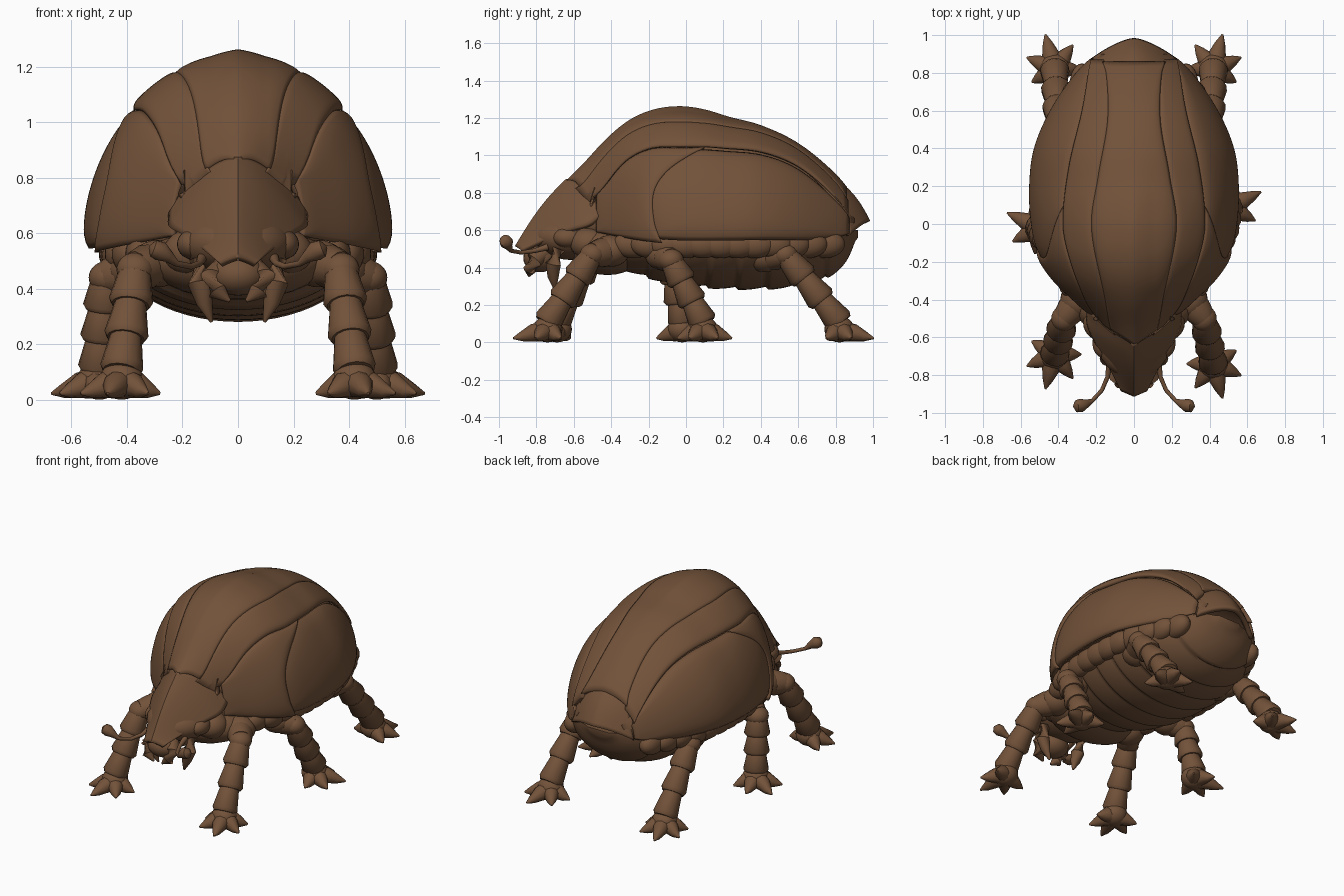
import bpy, bmesh, math
from mathutils import Vector

if "Cube" in bpy.data.objects:
    bpy.data.objects.remove(bpy.data.objects["Cube"])

brown = bpy.data.materials.new("shell_brown")
colour = (0.17, 0.085, 0.042, 1)
brown.use_nodes = True
brown.diffuse_color = colour
brown.node_tree.nodes["Principled BSDF"].inputs["Base Color"].default_value = colour


def curve(*points):
    """Smooth function through (position, value) points."""
    def slope(i):
        a, b = points[max(i - 1, 0)], points[min(i + 1, len(points) - 1)]
        return (b[1] - a[1]) / (b[0] - a[0])

    def value(p):
        p = min(max(p, points[0][0]), points[-1][0])
        i = 0
        while i < len(points) - 2 and p > points[i + 1][0]:
            i += 1
        (pa, va), (pb, vb) = points[i], points[i + 1]
        w = pb - pa
        t = (p - pa) / w
        ease = t * t * (3 - 2 * t)
        return (va + (vb - va) * ease + slope(i) * w * t * (1 - t) ** 2
                - slope(i + 1) * w * t * t * (1 - t))
    return value


def lerp(a, b, t):
    return a + (b - a) * t


def finish(name, bm, angle=40):
    bmesh.ops.recalc_face_normals(bm, faces=bm.faces)
    mesh = bpy.data.meshes.new(name)
    bm.to_mesh(mesh)
    bm.free()
    obj = bpy.data.objects.new(name, mesh)
    bpy.context.collection.objects.link(obj)
    mesh.materials.append(brown)
    bpy.ops.object.select_all(action='DESELECT')
    obj.select_set(True)
    bpy.context.view_layer.objects.active = obj
    bpy.ops.object.shade_smooth_by_angle(angle=math.radians(angle))
    return obj


def mirror(obj):
    obj.modifiers.new("mirror", 'MIRROR')


def sheet(name, place, rows, cols, thickness):
    """Grid of place(s, t) points, thickened inwards."""
    bm = bmesh.new()
    grid = [[bm.verts.new(place(i / rows, j / cols)) for j in range(cols + 1)]
            for i in range(rows + 1)]
    for a, b in zip(grid, grid[1:]):
        for j in range(cols):
            bm.faces.new((a[j], a[j + 1], b[j + 1], b[j]))
    obj = finish(name, bm)
    # face outwards before thickening
    if sum(p.normal.z * p.area for p in obj.data.polygons) < 0:
        obj.data.flip_normals()
    solid = obj.modifiers.new("thickness", 'SOLIDIFY')
    solid.thickness = thickness
    solid.offset = -1
    return obj


def tube(name, points, radii, sides=14):
    """Round tube along points with one radius per point."""
    bm = bmesh.new()
    pts = [Vector(p) for p in points]
    rings = []
    for i, p in enumerate(pts):
        d = (pts[min(i + 1, len(pts) - 1)] - pts[max(i - 1, 0)]).normalized()
        side = d.cross(Vector((0.13, 0.31, 0.94))).normalized()
        up = side.cross(d)
        angles = [math.tau * k / sides for k in range(sides)]
        rings.append([bm.verts.new(p + radii[i] * (side * math.cos(a) + up * math.sin(a)))
                      for a in angles])
    for a, b in zip(rings, rings[1:]):
        for k in range(sides):
            bm.faces.new((a[k], a[k - 1], b[k - 1], b[k]))
    bm.faces.new(rings[0])
    bm.faces.new(rings[-1])
    return finish(name, bm, 50)


def ball(name, centre, size):
    bm = bmesh.new()
    bmesh.ops.create_uvsphere(bm, u_segments=24, v_segments=14, radius=1)
    for v in bm.verts:
        v.co = Vector(c + s * x for c, s, x in zip(centre, size, v.co))
    return finish(name, bm, 60)


# Overall shell form: half width, rim height and ridge height along the length
width = curve((-.66, .1), (-.55, .165), (-.45, .255), (-.3, .41), (-.17, .495), (0, .535),
              (.2, .545), (.4, .52), (.6, .435), (.8, .3), (.9, .21), (.98, .06))
rim = curve((-.66, .64), (-.45, .61), (-.17, .575), (0, .565), (.4, .565), (.8, .57), (.98, .63))
ridge = curve((-.66, .82), (-.55, .92), (-.42, 1.055), (-.3, 1.15), (-.17, 1.204), (-.03, 1.22),
              (.1, 1.205), (.22, 1.175), (.4, 1.13), (.6, 1.035), (.8, .875), (.9, .76), (.98, .65))


def shell_point(y, u, lift):
    """u runs from 0 at the ridge to 1 (or -1) at the rim."""
    a = u * math.pi / 2
    w, h = width(y) + lift, ridge(y) - rim(y) + lift
    return Vector((w * math.sin(a), y, rim(y) + h * math.cos(a)))


def across(x_curve):
    """Turn a seam drawn from above into the u coordinate."""
    return lambda y: math.asin(min(x_curve(y) / width(y), 1)) * 2 / math.pi


def plate(name, front, back, inner, outer, lift, swell=.018, rows=48, cols=24):
    def place(s, t):
        y = lerp(front(t), back(t), s)
        u = lerp(inner(y), outer(y), t)
        edge = max(abs(2 * s - 1), abs(2 * t - 1))
        return shell_point(y, u, lift + swell * (1 - edge ** 8))
    return sheet(name, place, rows, cols, .03)


def fixed(v):
    return lambda _: v


# Seams between the wing plates
centre_seam = across(curve((-.66, .06), (-.56, .11), (-.4, .145), (-.02, .22), (.25, .185),
                           (.55, .135), (.8, .14), (.87, .16)))
side_seam = across(curve((-.5, .19), (-.4, .25), (-.2, .33), (0, .37), (.3, .34), (.6, .27),
                         (.87, .22)))

plate("inner_body", lambda t: lerp(-.62, -.47, abs(2 * t - 1)), fixed(.9), fixed(-1), fixed(1),
      -.03, 0)
ridge_strip = plate("ridge_plate", lambda t: lerp(-.65, -.57, abs(2 * t - 1)), fixed(.86),
                    lambda y: -centre_seam(y), centre_seam, .018, .01, 60, 24)
mirror(plate("middle_wing_plate", lambda t: lerp(-.59, -.49, t), fixed(.87),
             lambda y: centre_seam(y) * .95, side_seam, .01, .016))
rear_edge = curve((0, .1), (.25, -.08), (.5, -.17), (.8, -.17), (1, -.13))
mirror(plate("side_wing_plate", lambda t: rear_edge(t) - .05, fixed(.875), side_seam,
             fixed(1.02), -.008, .022))
mirror(plate("shoulder_plate", fixed(-.48), rear_edge, side_seam, fixed(1.04), .008, .014))
# Raised keel along the ridge
keel = curve((-.66, .01), (-.2, .014), (.05, .014), (.3, .004), (.98, .004))
for v in ridge_strip.data.vertices:
    v.co.z += keel(v.co.y) * max(0, 1 - abs(v.co.x) / .1)


# Tail plate flaring past the wings to a blunt point
def tail_place(s, t):
    q = 2 * t - 1
    bulge = .014 * math.sin(math.pi * s)
    y = lerp(.8, .985 - .11 * abs(q) ** 1.5, s) + bulge
    z = lerp(.88 - .06 * q * q, .65 - .075 * q * q, s) + bulge
    return (lerp(.13, .23, s) * q, y, z)


sheet("tail_plate", tail_place, 14, 24, .03)

# Head shield with a central crease
shield_width = curve((0, .25), (.2, .25), (.45, .2), (.75, .125), (1, .07))
shield_edge = curve((0, .69), (.15, .635), (.45, .595), (.75, .54), (1, .495))


def shield_place(s, t):
    q = 2 * t - 1
    y = lerp(-.64, -.915, s) + abs(q) * lerp(.19, .03, s)
    top = lerp(.875, .515, s) + .03 * math.sin(math.pi * s)
    return (shield_width(s) * q, y, lerp(top, shield_edge(s), abs(q) ** lerp(1.85, 1.4, s)))


sheet("head_shield", shield_place, 24, 32, .025)
ball("neck", (0, -.48, .66), (.23, .15, .17))

# Segmented belly
belly_low = curve((-.52, .45), (-.2, .34), (0, .3), (.3, .28), (.6, .295), (.75, .34), (.86, .43),
                  (.92, .56))
belly_wide = curve((-.52, .24), (-.2, .42), (0, .47), (.4, .47), (.7, .37), (.86, .22), (.92, .08))
bm = bmesh.new()
rings = []
for i in range(91):
    f = i / 90
    y0 = lerp(-.52, .92, f)
    step = .02 * ((f * 9) % 1) ** 2
    ring = []
    for k in range(33):
        a = math.pi * k / 32
        y = y0 + .05 * math.cos(a) ** 2 * (1 - f)
        depth = .6 - belly_low(y0) - step
        ring.append(bm.verts.new(((belly_wide(y0) - step) * math.cos(a), y, .6 - depth * math.sin(a))))
    rings.append(ring)
for a, b in zip(rings, rings[1:]):
    for k in range(33):
        bm.faces.new((a[k], a[k - 1], b[k - 1], b[k]))
bm.faces.new(rings[0])
bm.faces.new(rings[-1])
finish("belly", bm, 60)

# Soft side folds under the shell rim
for i in range(12):
    y = lerp(-.28, .74, i / 11)
    mirror(ball("side_fold", (width(y) * .8, y, .525), (.065, .11, .075)))

# Head, eyes and mouth parts
ball("head", (0, -.6, .56), (.2, .22, .12))
ball("chest", (0, -.42, .5), (.32, .2, .14))
ball("mouth", (0, -.78, .45), (.1, .09, .075))
mirror(ball("eye", (.16, -.63, .56), (.06, .08, .055)))
mirror(ball("cheek", (.17, -.52, .53), (.1, .1, .085)))
mirror(tube("jaw", [(.05, -.76, .48), (.09, -.81, .44), (.075, -.835, .39), (.03, -.84, .355)],
            [.04, .045, .035, .006]))
mirror(tube("fang", [(.14, -.68, .5), (.14, -.71, .42), (.12, -.71, .35), (.095, -.7, .28)],
            [.035, .042, .03, .006]))
mirror(tube("feeler", [(.13, -.74, .51), (.14, -.81, .49), (.17, -.88, .48), (.22, -.935, .49),
                       (.25, -.95, .515), (.28, -.96, .535), (.305, -.965, .545), (.32, -.965, .55)],
            [.018, .012, .011, .011, .022, .036, .032, .006]))


# Legs: upper joint, three overlapping shin cuffs, and a clawed foot
def leg(name, hip, knee, ankle, heading, s):
    hip, knee, ankle = [Vector((p[0] * s, p[1], p[2])) for p in (hip, knee, ankle)]
    ball(name + "_hip", hip, (.1, .1, .085))
    tube(name + "_thigh", [hip, hip.lerp(knee, .5), knee], [.07, .08, .065])
    ball(name + "_knee", knee, (.068, .068, .06))
    for i, big in enumerate((.08, .08, .078)):
        a, b = [knee.lerp(ankle, (i + e) / 3) for e in (-.15, 1.08)]
        tube(name + "_cuff", [a, a.lerp(b, .3), a.lerp(b, .88), b],
             [.055, .062, big, big - .012])
    ball(name + "_ankle", ankle - Vector((0, 0, .04)), (.08, .08, .07))
    for turn, reach in ((-105, .14), (-52, .16), (0, .19), (52, .16), (105, .14)):
        a = math.radians(heading + turn)
        d = Vector((math.sin(a) * s, math.cos(a), 0))
        root = ankle - Vector((0, 0, .05))
        toe = root + d * reach
        toe.z = .022
        mid = root.lerp(toe, .45) + Vector((0, 0, .008))
        tube(name + "_toe", [root, mid, root.lerp(toe, .75), toe], [.058, .046, .027, .005], 10)


for s, side, front_y, middle_y in ((1, "left", -.74, .09), (-1, "right", -.69, -.02)):
    leg(side + "_front_leg", (.29, -.4, .49), (.37, -.5, .47), (.42, front_y, .11), 165, s)
    leg(side + "_middle_leg", (.37, -.12, .47), (.47, -.08, .44), (.5, middle_y, .11), 65, s)
    leg(side + "_rear_leg", (.32, .42, .46), (.4, .53, .47), (.42, .82, .11), 15, s)
